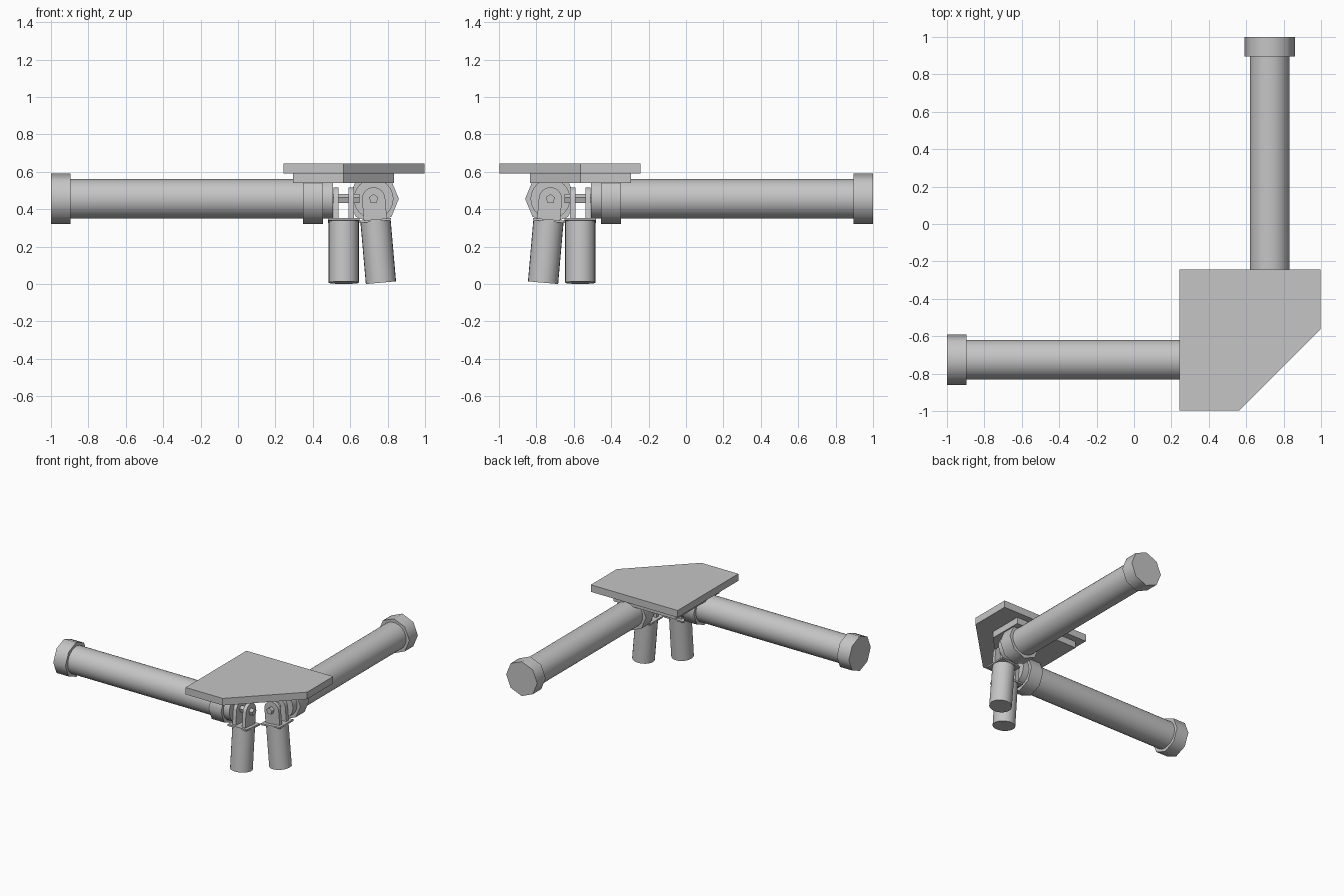
import bpy, bmesh, math
from mathutils import Matrix, Vector

if "Cube" in bpy.data.objects:
    bpy.data.objects.remove(bpy.data.objects["Cube"], do_unlink=True)

# One plain grey for everything
GREY = (0.56, 0.56, 0.56, 1.0)
mat = bpy.data.materials.new("plain_grey")
mat.use_nodes = True
mat.diffuse_color = GREY
mat.node_tree.nodes["Principled BSDF"].inputs["Base Color"].default_value = GREY

AXIS_Y, AXIS_Z = -0.725, 0.455          # centre line of the right arm
ARM = Matrix.Translation((0, AXIS_Y, AXIS_Z))
TILT = ARM @ Matrix.Rotation(math.radians(-5), 4, 'X')   # legs lean about the pin
MIRROR = Matrix(((0, -1, 0, 0), (-1, 0, 0, 0), (0, 0, 1, 0), (0, 0, 0, 1)))


def finish(name, bm, smooth=50):
    bmesh.ops.recalc_face_normals(bm, faces=bm.faces[:])
    mesh = bpy.data.meshes.new(name)
    bm.to_mesh(mesh)
    bm.free()
    mesh.materials.append(mat)
    obj = bpy.data.objects.new(name, mesh)
    bpy.context.collection.objects.link(obj)
    if smooth:
        bpy.ops.object.select_all(action='DESELECT')
        obj.select_set(True)
        bpy.context.view_layer.objects.active = obj
        bpy.ops.object.shade_smooth_by_angle(angle=math.radians(smooth))


def both(name, bm, matrix, smooth=50):
    """Place a part on the right arm and mirror it to the back arm."""
    bm.transform(matrix)
    twin = bm.copy()
    twin.transform(MIRROR)
    finish("right_" + name, bm, smooth)
    finish("back_" + name, twin, smooth)


def prism(points, depth):
    """Extrude a closed outline along a depth vector."""
    bm = bmesh.new()
    face = bm.faces.new([bm.verts.new(p) for p in points])
    new = bmesh.ops.extrude_face_region(bm, geom=[face])["geom"]
    verts = [v for v in new if isinstance(v, bmesh.types.BMVert)]
    bmesh.ops.translate(bm, verts=verts, vec=Vector(depth))
    return bm


def rod_x(x0, x1, r, n):
    """Round or polygonal bar along x with a corner pointing up."""
    pts = [(x0, r * math.sin(2 * math.pi * i / n), r * math.cos(2 * math.pi * i / n))
           for i in range(n)]
    return prism(pts, (x1 - x0, 0, 0))


def rod_z(x, z0, z1, r, n):
    pts = [(x + r * math.cos(2 * math.pi * i / n), r * math.sin(2 * math.pi * i / n), z0)
           for i in range(n)]
    return prism(pts, (0, 0, z1 - z0))


# Corner table plate and the smaller plate beneath it
def corner_plate(name, near, far, cut, z0, z1):
    outline = [(near, -near), (near, -far), (cut, -far), (far, -cut), (far, -near)]
    finish(name, prism([(x, y, z0) for x, y in outline], (0, 0, z1 - z0)), 0)


corner_plate("top_plate", 0.243, 0.996, 0.565, 0.59, 0.645)
corner_plate("mounting_plate", 0.295, 0.835, 0.565, 0.54, 0.59)

# Long tubes with octagonal end caps and collars
both("tube", rod_x(-0.95, 0.507, 0.106, 32), ARM)
both("end_cap", rod_x(-1.0, -0.895, 0.135, 8), ARM)
both("collar", rod_x(0.347, 0.455, 0.135, 8), ARM)

# Pivot bolt
both("pivot_bolt", rod_x(0.48, 0.65, 0.026, 5), ARM, 0)

# Pair of round-topped lugs
for label, x in (("inner", 0.51), ("outer", 0.592)):
    arch = [(x, 0.062 * math.cos(math.pi * i / 12), 0.062 * math.sin(math.pi * i / 12))
            for i in range(13)]
    outline = [(x, 0.062, -0.112)] + arch + [(x, -0.062, -0.112)]
    both(label + "_lug", prism(outline, (0.028, 0, 0)), TILT)

# Flange and hanging leg
flange = [(0.565 + sx * 0.084, sy * 0.084, -0.122)
          for sx, sy in ((-1, -1), (1, -1), (1, 1), (-1, 1))]
both("leg_flange", prism(flange, (0, 0, 0.012)), TILT, 0)
both("leg", rod_z(0.565, -0.45, -0.12, 0.081, 24), TILT)
